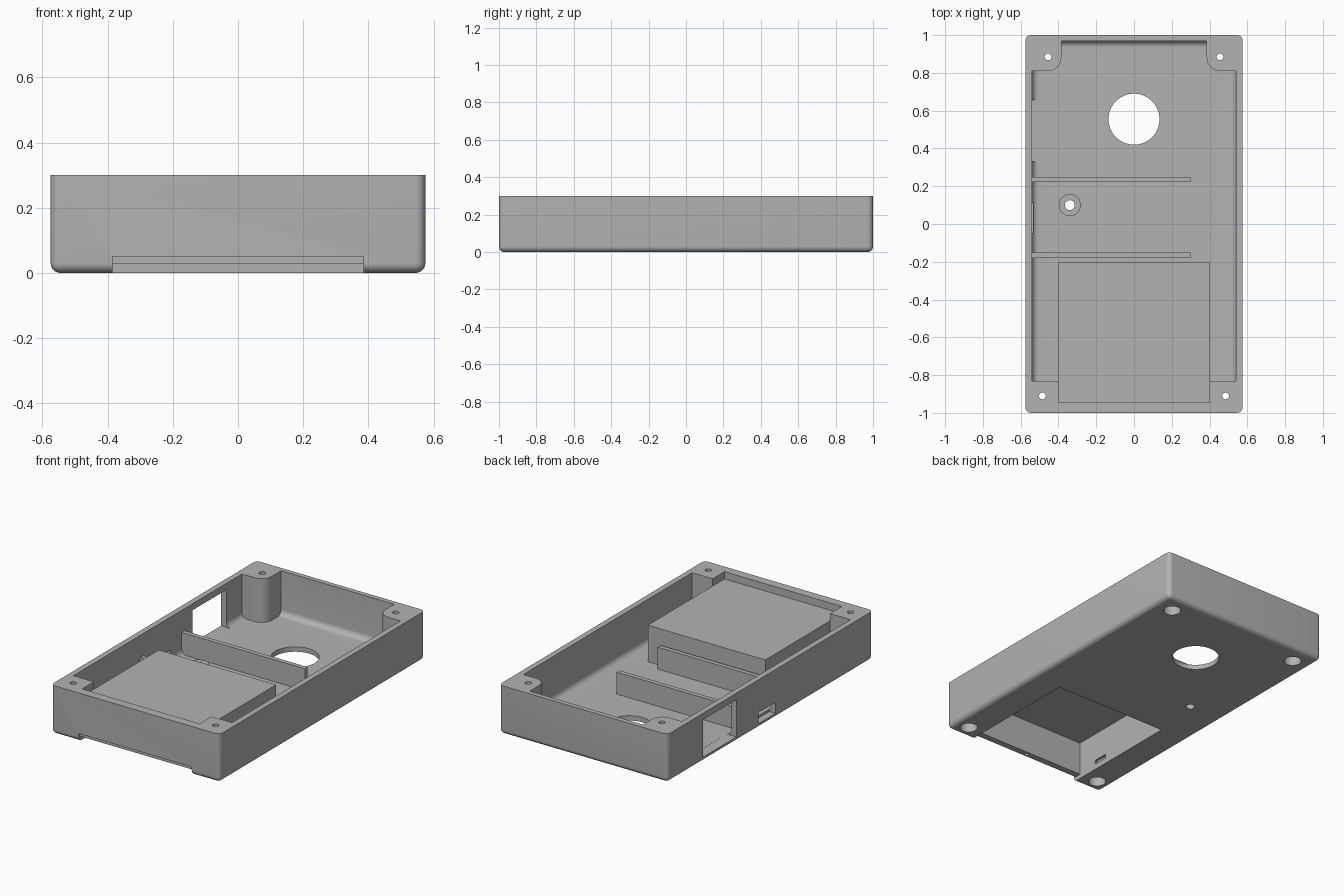
import bpy, bmesh, math
from mathutils import Vector

old = bpy.data.objects.get("Cube")
if old:
    bpy.data.objects.remove(old, do_unlink=True)

grey = bpy.data.materials.new("plain_grey")
grey.use_nodes = True
COLOUR = (0.45, 0.45, 0.45, 1)
grey.diffuse_color = COLOUR
grey.node_tree.nodes["Principled BSDF"].inputs["Base Color"].default_value = COLOUR


def finish(name, bm):
    bmesh.ops.recalc_face_normals(bm, faces=bm.faces)
    mesh = bpy.data.meshes.new(name)
    bm.to_mesh(mesh)
    bm.free()
    mesh.materials.append(grey)
    obj = bpy.data.objects.new(name, mesh)
    bpy.context.collection.objects.link(obj)
    return obj


def box(name, x, y, z, radius=0, rounded=None):
    """Box from (min, max) ranges; rounded(midpoint, direction) picks edges to fillet."""
    bm = bmesh.new()
    bmesh.ops.create_cube(bm, size=1)
    for v in bm.verts:
        v.co = Vector(r[0] if c < 0 else r[1] for c, r in zip(v.co, (x, y, z)))
    if rounded:
        picked = [e for e in bm.edges
                  if rounded((e.verts[0].co + e.verts[1].co) / 2,
                             (e.verts[0].co - e.verts[1].co).normalized())]
        bmesh.ops.bevel(bm, geom=picked, offset=radius, segments=8,
                        profile=0.5, affect='EDGES')
    return finish(name, bm)


def cylinder(name, x, y, z, radius, sides=48):
    bm = bmesh.new()
    bmesh.ops.create_cone(bm, cap_ends=True, segments=sides, radius1=radius,
                          radius2=radius, depth=z[1] - z[0])
    bmesh.ops.translate(bm, verts=bm.verts, vec=(x, y, sum(z) / 2))
    return finish(name, bm)


def combine(target, tool, operation):
    mod = target.modifiers.new(operation.lower(), 'BOOLEAN')
    mod.operation, mod.solver, mod.object = operation, 'EXACT', tool
    bpy.context.view_layer.objects.active = target
    bpy.ops.object.modifier_apply(modifier=mod.name)
    bpy.data.objects.remove(tool, do_unlink=True)


W, H, FLOOR = 0.575, 0.30, 0.03
IN_X, IN_BACK = 0.54, 0.97

# Outer shell, filleted on upright corners and the bottom rim
case = box("enclosure_case", (-W, W), (-1, 1), (0, H), 0.03,
           lambda m, d: abs(d.z) > 0.9 or m.z < 0.01)


def cut(tool):
    combine(case, tool, 'DIFFERENCE')


def add(tool):
    combine(case, tool, 'UNION')


# Main hollow with a curved floor edge along the sides and back
cut(box("hollow", (-IN_X, IN_X), (-0.83, IN_BACK), (FLOOR, 0.4), 0.035,
        lambda m, d: m.z < 0.1 and (abs(d.y) > 0.9 or m.y > 0.9)))
cut(box("hollow_front", (-0.4, 0.4), (-0.945, -0.82), (0.255, 0.4)))

# Rounded back screw posts
for s in (-1, 1):
    add(box("back_post", sorted((s * 0.385, s * 0.56)), (0.81, 0.985), (0.01, H), 0.07,
            lambda m, d: abs(d.z) > 0.9 and m.y < 0.9 and abs(m.x) < 0.45))

# Battery housing, divider ribs and screw boss
add(box("battery_housing", (-0.4, 0.4), (-0.85, -0.2), (0.01, 0.255)))
for y in (-0.18, 0.222):
    add(box("divider_rib", (-0.56, 0.3), (y, y + 0.028), (0.01, 0.165)))
add(cylinder("screw_boss", -0.34, 0.1, (0.01, 0.07), 0.058))
cut(cylinder("boss_hole", -0.34, 0.1, (-0.1, 0.2), 0.026, 32))

# Battery bay open underneath, lid rebate in the front wall and latch slots
cut(box("battery_bay", (-0.385, 0.385), (-0.945, -0.213), (-0.1, 0.235)))
cut(box("lid_rebate", (-0.385, 0.385), (-1.1, -0.93), (-0.1, 0.027)))
cut(box("lid_rebate_step", (-0.385, 0.385), (-1.1, -0.985), (-0.1, 0.05)))
cut(cylinder("lid_screw_hole", 0, -0.966, (-0.1, 0.12), 0.012, 24))
for s in (-1, 1):
    cut(box("latch_slot", sorted((s * 0.38, s * 0.415)), (-0.81, -0.715), (0.035, 0.06)))

# Round floor opening
cut(cylinder("floor_opening", 0, 0.555, (-0.1, 0.1), 0.135, 64))

# Side wall window and port
cut(box("side_window", (-0.7, -0.51), (0.33, 0.657), (FLOOR, 0.26)))
cut(box("side_port", (-0.7, -0.533), (-0.05, 0.115), (FLOOR, 0.098)))

# Corner screw holes with counterbores below
for x, y in ((0.455, 0.885), (0.485, -0.91)):
    for s in (-1, 1):
        cut(cylinder("screw_hole", s * x, y, (-0.1, 0.5), 0.018, 32))
        cut(cylinder("counterbore", s * x, y, (-0.1, 0.1), 0.05, 40))

# Smooth curved areas, crisp edges elsewhere
bpy.ops.object.select_all(action='DESELECT')
case.select_set(True)
bpy.context.view_layer.objects.active = case
bpy.ops.object.shade_smooth_by_angle(angle=math.radians(30))
